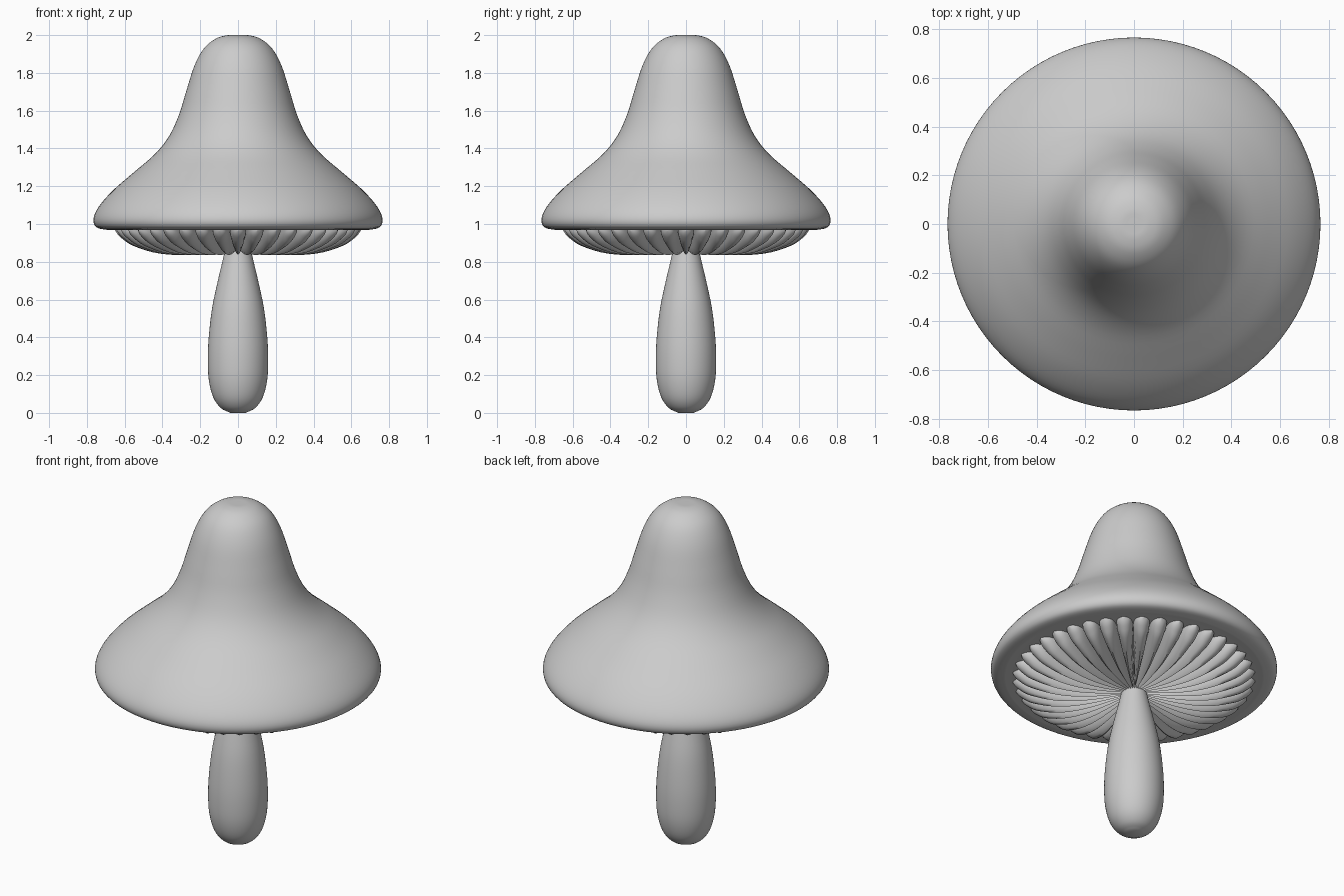
import bpy, bmesh
from math import sin, cos, pi
from mathutils import Vector

if "Cube" in bpy.data.objects:
    bpy.data.objects.remove(bpy.data.objects["Cube"])


def smooth_curve(pts, steps=4):
    """Catmull-Rom curve through the profile points."""
    p = [Vector(q) for q in pts]
    p = [2 * p[0] - p[1]] + p + [2 * p[-1] - p[-2]]
    out = []
    for a, b, c, d in zip(p, p[1:], p[2:], p[3:]):
        for i in range(steps):
            t = i / steps
            out.append(0.5 * (2 * b + (c - a) * t + (2 * a - 5 * b + 4 * c - d) * t ** 2
                              + (3 * b - a - 3 * c + d) * t ** 3))
    return out + [p[-2]]


def finish(name, bm, angle):
    bmesh.ops.recalc_face_normals(bm, faces=bm.faces)
    mesh = bpy.data.meshes.new(name)
    bm.to_mesh(mesh)
    bm.free()
    obj = bpy.data.objects.new(name, mesh)
    bpy.context.collection.objects.link(obj)
    bpy.ops.object.select_all(action='DESELECT')
    obj.select_set(True)
    bpy.context.view_layer.objects.active = obj
    bpy.ops.object.shade_smooth_by_angle(angle=angle)
    return obj


def bridge(bm, rings, closed):
    for a, b in zip(rings, rings[1:]):
        n = len(a)
        for i in range(n if closed else n - 1):
            j = (i + 1) % n
            bm.faces.new((a[i], a[j], b[j], b[i]))


def lathe(name, profile, sides=96):
    bm = bmesh.new()
    rings = [[bm.verts.new((r * cos(2 * pi * i / sides), r * sin(2 * pi * i / sides), z))
              for i in range(sides)] for r, z in smooth_curve(profile)]
    bridge(bm, rings, True)
    bm.faces.new(rings[0])
    bm.faces.new(rings[-1])
    return finish(name, bm, 0.7)


# Bell-shaped cap with a rolled rim and flat underside
lathe("cap", [(0.02, 2.0), (0.065, 1.998), (0.12, 1.98), (0.18, 1.93), (0.23, 1.84),
              (0.272, 1.71), (0.312, 1.58), (0.365, 1.465), (0.44, 1.37), (0.55, 1.275),
              (0.66, 1.18), (0.735, 1.095), (0.765, 1.03), (0.752, 0.985), (0.70, 0.97),
              (0.64, 0.97), (0.30, 0.97), (0.05, 0.97)])

# Club-shaped stem
lathe("stem", [(0.04, 0.0), (0.09, 0.025), (0.13, 0.08), (0.154, 0.17), (0.16, 0.28),
               (0.155, 0.40), (0.138, 0.55), (0.109, 0.69), (0.074, 0.84), (0.05, 0.97)], 64)

# Ring of rounded gills: (radius, lowest z, half width) along each gill
GILLS = 40
spine = smooth_curve([(0.05, 0.862, 0.004), (0.20, 0.842, 0.016), (0.33, 0.836, 0.026),
                      (0.45, 0.850, 0.036), (0.56, 0.887, 0.044), (0.61, 0.920, 0.040),
                      (0.635, 0.943, 0.026), (0.65, 0.965, 0.002)], 3)
bm = bmesh.new()
for k in range(GILLS):
    a = 2 * pi * k / GILLS
    rings = []
    for r, low, w in spine:
        ring = []
        for i in range(9):
            t = pi * i / 8
            y, z = w * cos(t), 0.975 - (0.975 - low) * sin(t)
            ring.append(bm.verts.new((r * cos(a) - y * sin(a), r * sin(a) + y * cos(a), z)))
        rings.append(ring)
    bridge(bm, rings, True)
    bm.faces.new(rings[0])
    bm.faces.new(rings[-1])
finish("gills", bm, 1.0)
